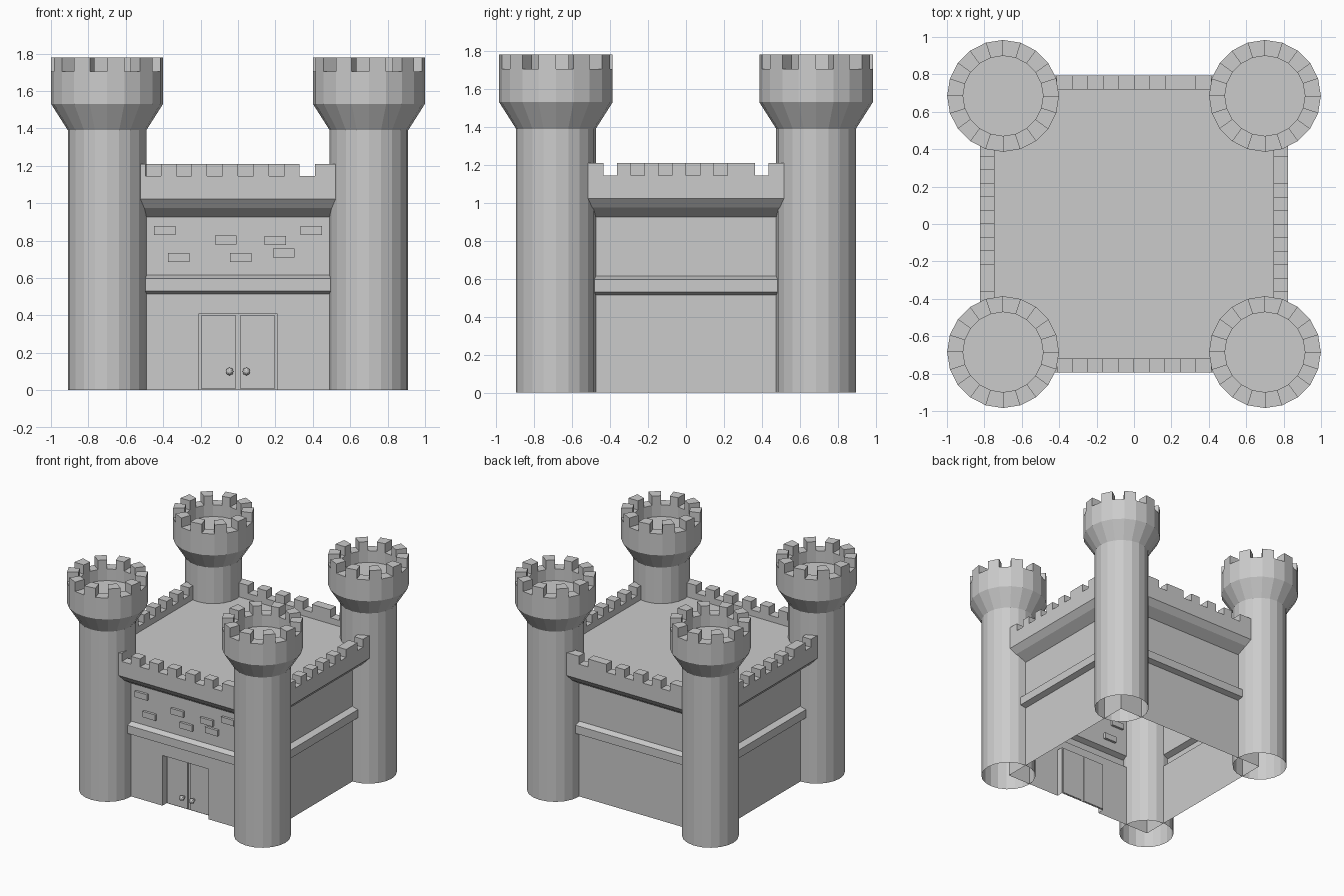
import bpy, bmesh, math

if "Cube" in bpy.data.objects:
    bpy.data.objects.remove(bpy.data.objects["Cube"])

WX, WY = 0.70, 0.677          # wall half extents
TX, TY = 0.70, 0.685          # tower centres
SIDES = 20


def finish(name, bm, merge=True):
    if merge:
        bmesh.ops.remove_doubles(bm, verts=bm.verts, dist=1e-5)
    bmesh.ops.recalc_face_normals(bm, faces=bm.faces)
    me = bpy.data.meshes.new(name)
    bm.to_mesh(me)
    bm.free()
    ob = bpy.data.objects.new(name, me)
    bpy.context.collection.objects.link(ob)
    return ob


def face(bm, pts):
    return bm.faces.new([bm.verts.new(p) for p in pts])


def add_box(bm, x0, x1, y0, y1, z0, z1):
    vs = bmesh.ops.create_cube(bm, size=1)["verts"]
    for v in vs:
        v.co = (x1 if v.co.x > 0 else x0, y1 if v.co.y > 0 else y0, z1 if v.co.z > 0 else z0)


# Tower: lathed shell, open underneath, with alternating raised rim segments
def tower(name, cx, cy):
    bm = bmesh.new()
    ro, ri, low, top, floor = 0.299, 0.214, 1.705, 1.78, 1.61
    profile = [(0.21, 0), (0.21, 1.39), (ro, 1.53), (ro, low), (ri, low), (ri, floor)]

    def p(r, z, i):
        a = 2 * math.pi * i / SIDES
        return (cx + r * math.cos(a), cy + r * math.sin(a), z)

    rim = []
    for i in range(SIDES):
        for (r0, z0), (r1, z1) in zip(profile, profile[1:]):
            f = face(bm, [p(r0, z0, i), p(r0, z0, i + 1), p(r1, z1, i + 1), p(r1, z1, i)])
            # segment 15 starts at the front (-y); it and every odd one is raised
            if z0 == low and z1 == low and i % 2 == 1:
                rim.append(f)
    face(bm, [p(ri, floor, i) for i in range(SIDES)])
    bmesh.ops.remove_doubles(bm, verts=bm.verts, dist=1e-5)
    bmesh.ops.recalc_face_normals(bm, faces=bm.faces)
    for f in rim:
        new = bmesh.ops.extrude_discrete_faces(bm, faces=[f])["faces"][0]
        for v in new.verts:
            v.co.z = top
    finish(name, bm, merge=True)


for sx, nx in ((-1, "left"), (1, "right")):
    for sy, ny in ((-1, "front"), (1, "back")):
        tower(f"tower_{ny}_{nx}", sx * TX, sy * TY)

# Keep walls: rectangular rings following the ledge and cornice profile
DW, DH, DD = 0.208, 0.41, 0.055   # door opening half width, height, depth
LOW, TOP, ROOF = 1.145, 1.21, 1.095
OUT, INN = 0.122, 0.045
KY = 0.95                         # offsets are slightly smaller along y
profile = [(0, 0), (0, 0.515), (0.045, 0.53), (0.045, 0.597), (0, 0.615), (0, 0.925),
           (0.08, 0.975), (OUT, 1.023), (OUT, LOW), (INN, LOW), (INN, ROOF)]


def ring(o, z):
    x, y = WX + o * 1.02, WY + o * KY
    return [(-x, -y, z), (x, -y, z), (x, y, z), (-x, y, z)]


bm = bmesh.new()
for n, (a, b) in enumerate(zip(profile, profile[1:])):
    lo, hi = ring(*a), ring(*b)
    for k in range(4):
        m = (k + 1) % 4
        if n == 0 and k == 0:     # front wall with the door opening
            face(bm, [lo[0], (-DW, -WY, 0), (-DW, -WY, DH), (DW, -WY, DH),
                      (DW, -WY, 0), lo[1], hi[1], hi[0]])
        else:
            face(bm, [lo[k], lo[m], hi[m], hi[k]])
face(bm, ring(INN, ROOF))
finish("keep_walls", bm)

# Wall battlements: indices of the gaps on each side
ux, uy = 0.0825, 0.0725
(ox, oy, _), (ix, iy, _) = ring(OUT, 0)[2], ring(INN, 0)[2]
bm = bmesh.new()
for sy, gaps in ((-1, (-6, -4, -2, 0, 2, 4)), (1, (-5, -3, -1, 1, 4))):
    ys = sorted((sy * iy, sy * oy))
    for k in range(-7, 7):
        if k not in gaps:
            add_box(bm, k * ux, (k + 1) * ux, *ys, LOW, TOP)
for sx, gaps in ((1, (-6, -4, -2, 0, 2, 5)), (-1, (-6, -3, -1, 1, 3, 5))):
    xs = sorted((sx * ix, sx * ox))
    for k in range(-8, 8):
        if k not in gaps:
            add_box(bm, *xs, k * uy, (k + 1) * uy, LOW, TOP)
finish("battlements", bm, merge=False)

# Door recess: jambs, lintel and back
bm = bmesh.new()
outline = [(-DW, 0), (-DW, DH), (DW, DH), (DW, 0)]
for (x0, z0), (x1, z1) in zip(outline, outline[1:]):
    face(bm, [(x0, -WY, z0), (x1, -WY, z1), (x1, -WY + DD, z1), (x0, -WY + DD, z0)])
face(bm, [(x, -WY + DD, z) for x, z in outline])
ob = finish("door_recess", bm)
if ob.data.polygons[-1].normal.y > 0:
    ob.data.flip_normals()

# Door leaves and knobs
back = -WY + DD
for s, side in ((-1, "left"), (1, "right")):
    bm = bmesh.new()
    xs = sorted((s * 0.011, s * 0.198))
    add_box(bm, *xs, back - 0.012, back + 0.005, 0.008, 0.40)
    finish(f"door_{side}", bm)
    bpy.ops.mesh.primitive_cylinder_add(vertices=8, radius=0.012, depth=0.03,
                                        location=(s * 0.045, back - 0.024, 0.1),
                                        rotation=(math.pi / 2, 0, 0))
    bpy.context.object.name = f"knob_stem_{side}"
    bpy.ops.mesh.primitive_uv_sphere_add(segments=8, ring_count=6, radius=0.021,
                                         location=(s * 0.045, back - 0.04, 0.1),
                                         rotation=(math.pi / 2, 0, 0))
    bpy.context.object.name = f"knob_{side}"

# Raised bricks on the front wall
bm = bmesh.new()
for x, z in ((-0.391, 0.855), (-0.065, 0.803), (0.2, 0.80), (0.392, 0.855),
             (0.245, 0.733), (-0.317, 0.71), (0.015, 0.71)):
    add_box(bm, x - 0.057, x + 0.057, -WY - 0.02, -WY + 0.02, z - 0.024, z + 0.024)
finish("bricks", bm, merge=False)
